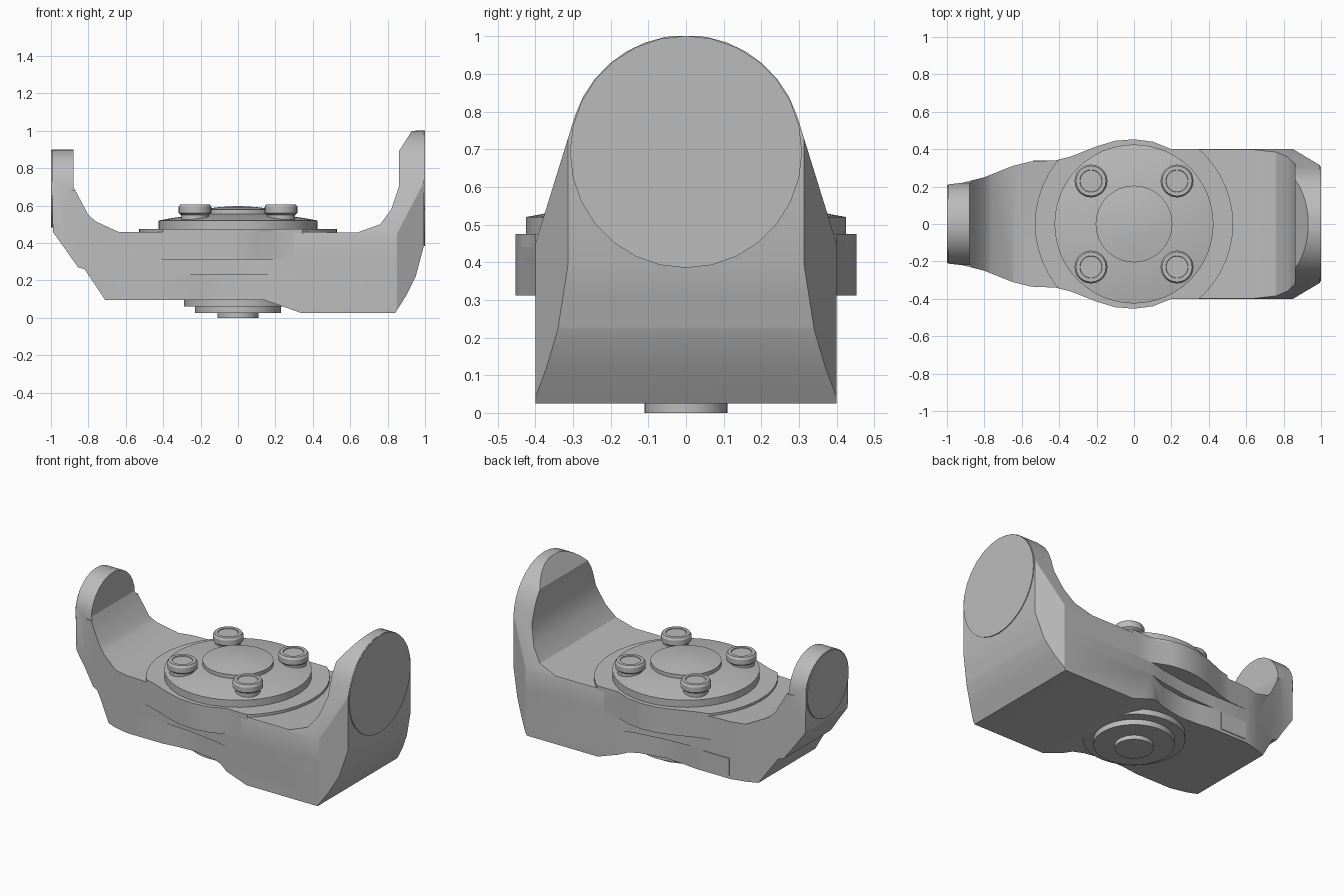
import bpy, bmesh
from math import sin, cos, pi, radians
from mathutils import Matrix, Vector

cube = bpy.data.objects.get("Cube")
if cube:
    bpy.data.objects.remove(cube, do_unlink=True)

grey = bpy.data.materials.new("cast_grey")
grey.use_nodes = True
shade = (0.5, 0.5, 0.5, 1)
grey.diffuse_color = shade
for node in grey.node_tree.nodes:
    if node.type == "BSDF_PRINCIPLED":
        node.inputs["Base Color"].default_value = shade


def make_object(name, bm):
    """Turn a bmesh into a linked, smooth-shaded grey object."""
    bmesh.ops.recalc_face_normals(bm, faces=bm.faces[:])
    mesh = bpy.data.meshes.new(name)
    bm.to_mesh(mesh)
    bm.free()
    mesh.materials.append(grey)
    obj = bpy.data.objects.new(name, mesh)
    bpy.context.scene.collection.objects.link(obj)
    finish(obj)
    return obj


def finish(obj):
    obj.data.shade_smooth()
    obj.data.set_sharp_from_angle(angle=radians(28))


def prism(name, outline, axis, low, high):
    """Extrude a closed outline along one axis."""
    place = {
        "x": lambda u, v, t: (t, u, v),
        "y": lambda u, v, t: (u, t, v),
        "z": lambda u, v, t: (u, v, t),
    }[axis]
    bm = bmesh.new()
    face = bm.faces.new([bm.verts.new(place(u, v, low)) for u, v in outline])
    grown = bmesh.ops.extrude_face_region(bm, geom=[face])["geom"]
    shift = Vector(place(0, 0, high - low))
    bmesh.ops.translate(
        bm, vec=shift, verts=[v for v in grown if isinstance(v, bmesh.types.BMVert)]
    )
    return make_object(name, bm)


def lathe(name, profile, location=(0, 0, 0), steps=48):
    """Spin a radius/height profile about the vertical axis."""
    bm = bmesh.new()
    verts = [bm.verts.new((r, 0, z)) for r, z in profile]
    edges = [bm.edges.new(pair) for pair in zip(verts, verts[1:])]
    bmesh.ops.spin(
        bm, geom=verts + edges, cent=(0, 0, 0), axis=(0, 0, 1),
        angle=2 * pi, steps=steps, use_duplicate=False,
    )
    bmesh.ops.remove_doubles(bm, verts=bm.verts[:], dist=0.0001)
    bmesh.ops.translate(bm, vec=location, verts=bm.verts[:])
    return make_object(name, bm)


def intersect(obj, *cutters):
    """Keep only what lies inside every cutter, then drop the cutters."""
    for cutter in cutters:
        mod = obj.modifiers.new("Trim", "BOOLEAN")
        mod.operation = "INTERSECT"
        mod.solver = "EXACT"
        mod.object = cutter
    graph = bpy.context.evaluated_depsgraph_get()
    mesh = bpy.data.meshes.new_from_object(obj.evaluated_get(graph))
    obj.modifiers.clear()
    obj.data = mesh
    finish(obj)
    for cutter in cutters:
        bpy.data.objects.remove(cutter, do_unlink=True)
    return obj


def arc(radius, height, start, count=14):
    """Points over the top of a circle, from start to its mirror angle."""
    angles = [start + (pi - 2 * start) * i / count for i in range(count + 1)]
    return [(radius * cos(a), height + radius * sin(a)) for a in angles]


def mirrored(half):
    return half + [(x, -y) for x, y in reversed(half)]


# Lengthwise profile of the yoke, seen from the front
side_profile = [
    (-0.995, 0.9), (-0.88, 0.9), (-0.88, 0.7), (-0.8, 0.55), (-0.76, 0.515),
    (-0.64, 0.46), (0.64, 0.457), (0.76, 0.5), (0.82, 0.58), (0.86, 0.7),
    (0.86, 0.89), (0.93, 1), (0.995, 1), (0.995, 0.39), (0.95, 0.22),
    (0.9, 0.12), (0.84, 0.025), (0.34, 0.025), (0.27, 0.05), (0.14, 0.095),
    (-0.71, 0.095), (-0.82, 0.26), (-0.855, 0.27), (-0.99, 0.46),
]

# Plan outlines: shared ends with a different waist on each level
tail = [(-1.01, 0.21), (-0.92, 0.22), (-0.8, 0.25), (-0.65, 0.31), (-0.55, 0.335)]
nose = [(0.2, 0.4), (0.85, 0.4), (1.01, 0.305)]
bulge = [(-0.42, 0.34), (-0.34, 0.36), (-0.2, 0.415), (-0.1, 0.445),
         (0, 0.453), (0.1, 0.44)]
waist = [(-0.3, 0.335), (-0.1, 0.345), (0.1, 0.375)]
hollow = [(-0.3, 0.335), (-0.2, 0.322), (-0.08, 0.315), (0.08, 0.345)]


def plan(middle, low, high):
    return prism("plan_cutter", mirrored(tail + middle + nose), "z", low, high)


def yoke():
    return prism("yoke", side_profile, "y", -0.7, 0.7)


# Lower and middle levels of the body
lower_body = intersect(yoke(), plan(hollow, -0.1, 0.23))
lower_body.name = "lower_body"
middle_body = intersect(yoke(), plan(waist, 0.23, 0.312))
middle_body.name = "middle_body"

# Upper level, with a rounded arm at each end
small_end = [(0.6, 0.2), (0.6, 0.69)] + arc(0.22, 0.682, 0) + [(-0.6, 0.69), (-0.6, 0.2)]
large_end = [(0.42, 0.2), (0.42, 0.385)] + arc(0.31, 0.693, radians(18))
large_end += [(-0.42, 0.385), (-0.42, 0.2)]
for name, section, start, end in (
    ("small_arm", small_end, -1.1, 0.3),
    ("large_arm", large_end, 0.3, 1.1),
):
    arm = intersect(
        yoke(),
        plan(bulge, 0.312, 1.2),
        prism("arm_cutter", section, "x", start, end),
    )
    arm.name = name

# Raised round pad, trimmed to the body sides
pad = lathe("deck_pad", [(0, 0.44), (0.53, 0.44), (0.53, 0.475), (0, 0.475)])
intersect(pad, plan(bulge, 0.3, 0.6))

# Flat bearing discs on the outside of the arms
for name, radius, height, start, end in (
    ("large_disc", 0.308, 0.693, 0.95, 1),
    ("small_disc", 0.208, 0.69, -1, -0.95),
):
    circle = [(radius * cos(i * pi / 14), height + radius * sin(i * pi / 14))
              for i in range(28)]
    prism(name, circle, "x", start, end)

# Turntable with a domed hub
lathe("turntable", [(0, 0.46), (0.425, 0.46), (0.425, 0.52), (0.36, 0.532),
                    (0.2, 0.555), (0, 0.555)])
lathe("hub", [(0, 0.55), (0.205, 0.55), (0.205, 0.578), (0.1, 0.592), (0, 0.598)])

# Four bolts
bolt = [(0, 0.5), (0.075, 0.5), (0.075, 0.55), (0.088, 0.56), (0.088, 0.592),
        (0.08, 0.605), (0.06, 0.605), (0.058, 0.6), (0, 0.6)]
for side, x in (("right", -0.23), ("left", 0.23)):
    for end, y in (("front", -0.23), ("back", 0.23)):
        lathe(f"bolt_{end}_{side}", bolt, (x, y, 0), 24)

# Stepped boss underneath
for name, radius, low, high in (
    ("boss_flange", 0.29, 0.06, 0.12),
    ("boss_ring", 0.23, 0.026, 0.08),
    ("boss_pin", 0.11, 0, 0.05),
):
    lathe(name, [(0, low), (radius, low), (radius, high), (0, high)])

# Shallow access cover on the back
cover = [(-0.54, 0.115), (-0.36, 0.115), (-0.36, 0.225), (-0.54, 0.225)]
prism("access_cover", cover, "y", 0.331, 0.339)
